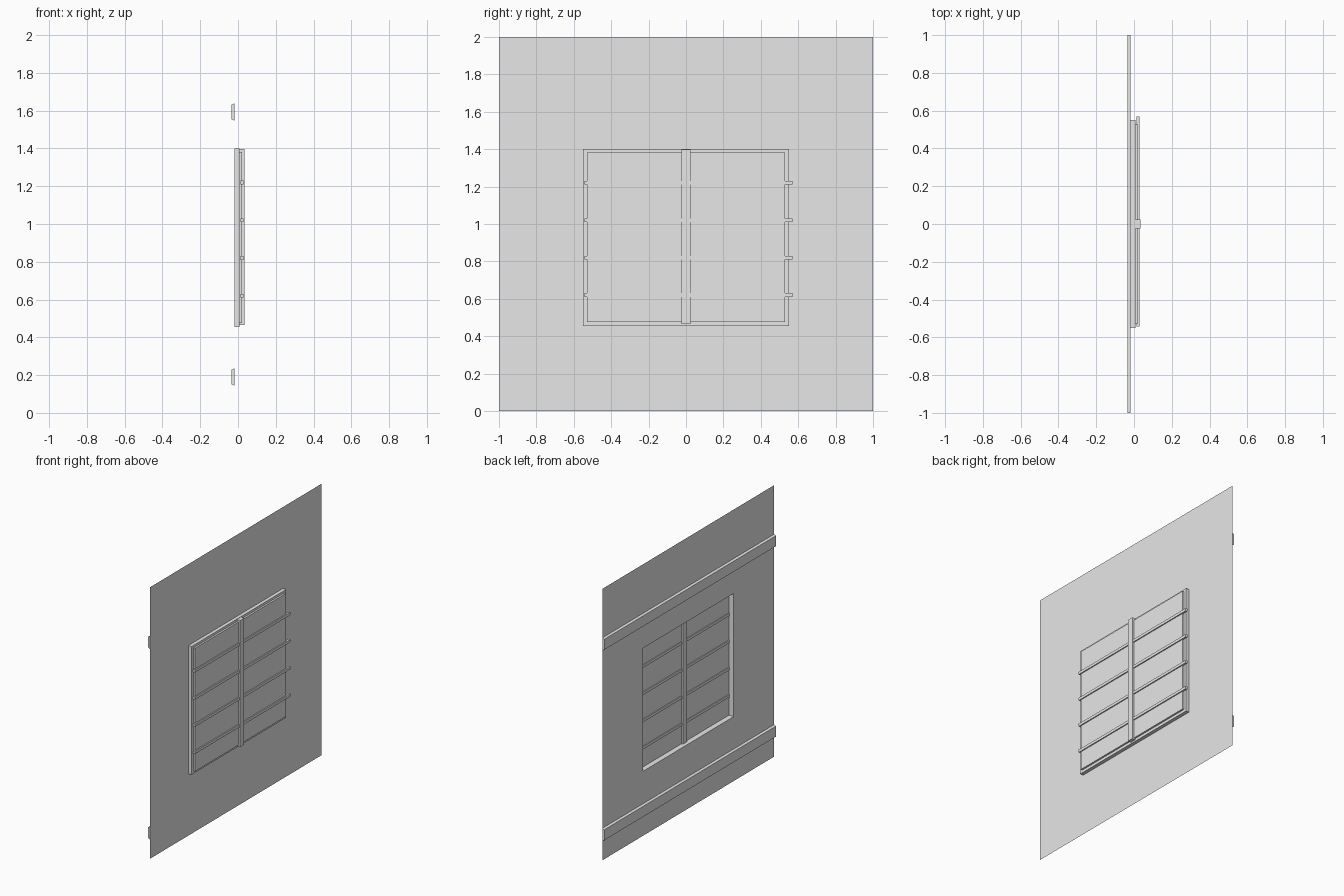
import bpy
import bmesh

if "Cube" in bpy.data.objects:
    bpy.data.objects.remove(bpy.data.objects["Cube"], do_unlink=True)

# One plain grey for every part
grey = bpy.data.materials.new("plain grey")
grey.use_nodes = True
grey.diffuse_color = (0.8, 0.8, 0.8, 1)
grey.node_tree.nodes["Principled BSDF"].inputs["Base Color"].default_value = (0.8, 0.8, 0.8, 1)


def finish(name, bm, fix_normals=True):
    if fix_normals:
        bmesh.ops.recalc_face_normals(bm, faces=bm.faces)
    mesh = bpy.data.meshes.new(name)
    bm.to_mesh(mesh)
    bm.free()
    mesh.materials.append(grey)
    obj = bpy.data.objects.new(name, mesh)
    bpy.context.collection.objects.link(obj)
    return obj


def loop(bm, x, y, z0, z1):
    """Rectangle of vertices facing +x, symmetric in y."""
    return [bm.verts.new((x, *p)) for p in ((-y, z0), (y, z0), (y, z1), (-y, z1))]


def bridge(bm, a, b):
    for i in range(4):
        j = (i + 1) % 4
        bm.faces.new((a[i], a[j], b[j], b[i]))


def box(name, x0, x1, y0, y1, z0, z1):
    bm = bmesh.new()
    bmesh.ops.create_cube(bm, size=1)
    for v in bm.verts:
        v.co = (x1 if v.co.x > 0 else x0, y1 if v.co.y > 0 else y0, z1 if v.co.z > 0 else z0)
    return finish(name, bm)


WALL_X, FRAME_X, PANE_X = -0.019, 0.007, 0.02
OUTER = (0.55, 0.455, 1.4)
INNER = (0.528, 0.475, 1.382)

# Thin wall sheet with the window opening
bm = bmesh.new()
bridge(bm, loop(bm, WALL_X, 1, 0, 2), loop(bm, WALL_X, *INNER))
finish("wall", bm, False)

# Window frame standing out from the wall
bm = bmesh.new()
rings = [loop(bm, x, *size) for x, size in
         ((WALL_X, OUTER), (FRAME_X, OUTER), (FRAME_X, INNER), (WALL_X, INNER))]
for i in range(4):
    bridge(bm, rings[i], rings[(i + 1) % 4])
finish("window_frame", bm)

# Pane with a rim reaching back to the frame
bm = bmesh.new()
back, front = loop(bm, FRAME_X, *INNER), loop(bm, PANE_X, *INNER)
bridge(bm, back, front)
bm.faces.new(front)
finish("window_pane", bm, False)

# Upright and cross bars running through the pane
box("upright_bar", 0.008, 0.034, -0.024, 0.024, 0.465, 1.398)
for i in range(4):
    z = 0.62 + 0.2 * i
    box(f"cross_bar_{i + 1}", 0.014, 0.028, -0.542, 0.57, z - 0.01, z + 0.01)

# Bevelled rails along the rear of the wall
for name, z in (("lower_rail", 0.19), ("upper_rail", 1.593)):
    rail = box(name, -0.034, WALL_X, -1, 1, z - 0.046, z + 0.046)
    for v in rail.data.vertices:
        if v.co.x < -0.03:
            v.co.z = z + (v.co.z - z) * 0.84
